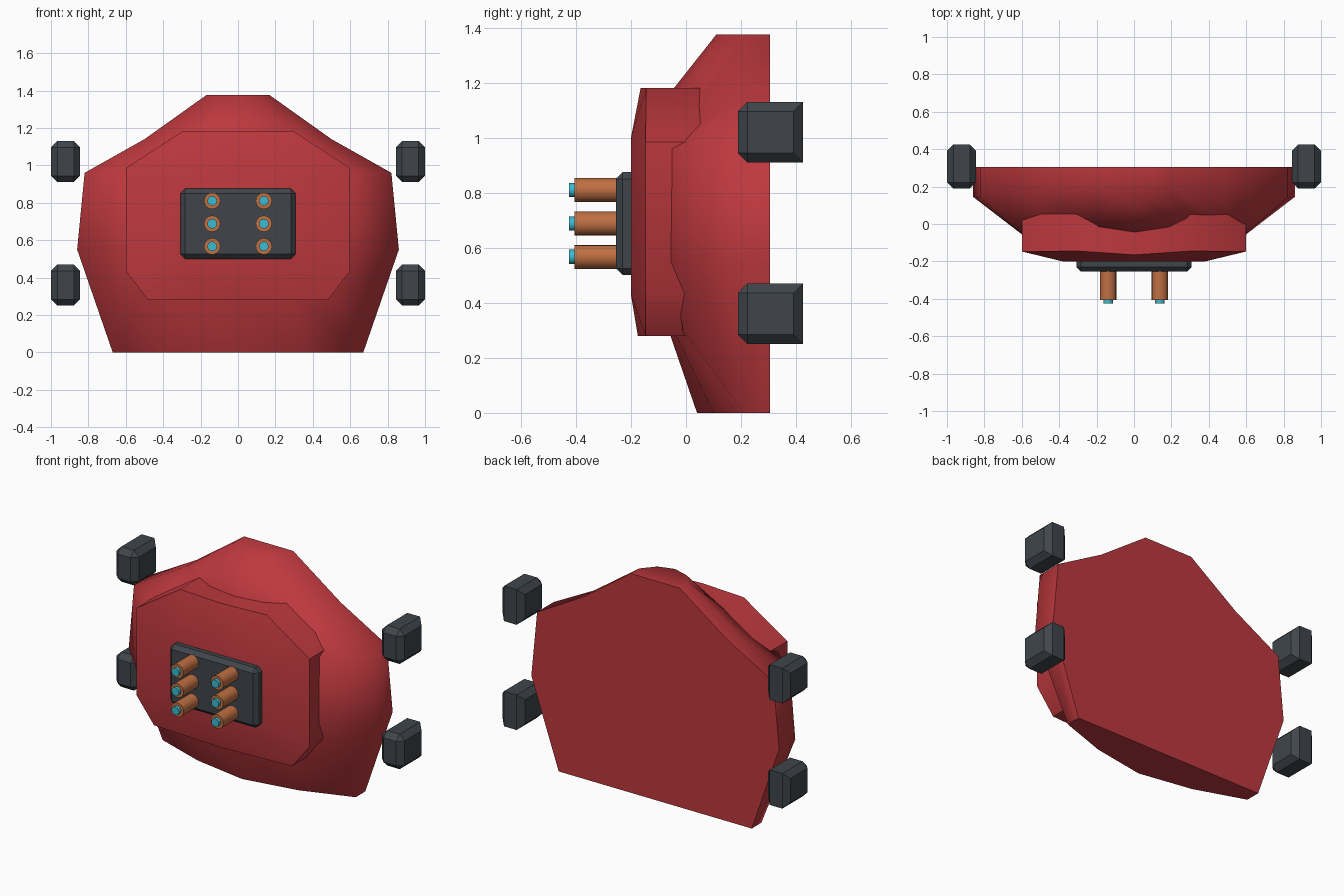
import bpy, bmesh, math
from mathutils import Matrix

if "Cube" in bpy.data.objects:
    bpy.data.objects.remove(bpy.data.objects["Cube"])


def material(name, r, g, b):
    m = bpy.data.materials.new(name)
    m.use_nodes = True
    m.diffuse_color = (r, g, b, 1)
    m.node_tree.nodes["Principled BSDF"].inputs["Base Color"].default_value = (r, g, b, 1)
    return m


red = material("red_paint", 0.51, 0.04, 0.048)
dark = material("dark_metal", 0.05, 0.06, 0.07)
copper = material("copper", 0.52, 0.16, 0.055)
cyan = material("cyan_tip", 0.045, 0.50, 0.64)


def finish(bm, name, mat, angle=None):
    bmesh.ops.recalc_face_normals(bm, faces=bm.faces)
    mesh = bpy.data.meshes.new(name)
    bm.to_mesh(mesh)
    bm.free()
    mesh.materials.append(mat)
    ob = bpy.data.objects.new(name, mesh)
    bpy.context.collection.objects.link(ob)
    if angle:
        bpy.ops.object.select_all(action='DESELECT')
        ob.select_set(True)
        bpy.context.view_layer.objects.active = ob
        bpy.ops.object.shade_smooth_by_angle(angle=math.radians(angle))
    return ob


def full_ring(half):
    """Mirror a half outline, running top centre to bottom centre, across x."""
    return half + [(-x, y, z) for x, y, z in half[-2:0:-1]]


def loft(name, halves, mat, angle, tip=None):
    bm = bmesh.new()
    rings = [[bm.verts.new(p) for p in full_ring(h)] for h in halves]
    n = len(rings[0])
    for a, b in zip(rings, rings[1:]):
        for i in range(n):
            j = (i + 1) % n
            bm.faces.new((a[i], a[j], b[j], b[i]))
    bm.faces.new(rings[0])
    if tip:
        t = bm.verts.new(tip)
        for i in range(n):
            bm.faces.new((rings[-1][i], rings[-1][(i + 1) % n], t))
    else:
        bm.faces.new(rings[-1])
    return finish(bm, name, mat, angle)


def bevelled_box(name, centre, size, bevel, mat, keep=None):
    bm = bmesh.new()
    bmesh.ops.create_cube(bm, size=1, matrix=Matrix.Translation(centre) @ Matrix.Diagonal((*size, 1)))
    edges = [e for e in bm.edges if not (keep and keep(e))]
    bmesh.ops.bevel(bm, geom=edges, offset=bevel, segments=1, affect='EDGES')
    return finish(bm, name, mat)


def rod(name, x, z, y0, y1, radius, sides, mat):
    bm = bmesh.new()
    place = Matrix.Translation((x, (y0 + y1) / 2, z)) @ Matrix.Rotation(math.pi / 2, 4, 'X')
    bmesh.ops.create_cone(bm, cap_ends=True, segments=sides, radius1=radius,
                          radius2=radius, depth=abs(y1 - y0), matrix=place)
    return finish(bm, name, mat, 40)


# Main shell: flat back, stepped rim, slopes converging behind the front panel
rim = [(0, .11, 1.375), (.1, .14, 1.375), (.17, .22, 1.375), (.5, .2, 1.14),
       (.82, .14, .96), (.86, .145, .55), (.67, .21, 0), (.35, .1, 0), (0, .04, 0)]
inner = [(0, -.06, 1.16), (.2, -.03, 1.16), (.32, .01, 1.14), (.5, -.03, 1.0),
         (.6, -.05, .96), (.6, -.055, .55), (.52, -.01, .3), (.3, -.045, .3), (0, -.06, .29)]
back = [(x, .305, z) for x, y, z in rim]
loft("body_shell", [back, rim, inner], red, 58, tip=(0, -.1, .7))

# Raised octagonal panel with a gently crowned front
edge = [(0, -.165, 1.18), (.3, -.145, 1.18), (.6, -.147, .985), (.6, -.147, .435),
        (.48, -.147, .28), (0, -.175, .28)]
crown = [(0, -.2, 1.0), (.22, -.2, 1.0), (.38, -.2, .9), (.38, -.2, .53),
         (.3, -.2, .43), (0, -.2, .43)]
root = [(x, .06, z) for x, y, z in edge]
loft("front_panel", [root, edge, crown], red, 45)

# Mounting plate with its six nozzles
bevelled_box("nozzle_plate", (0, -.215, .688), (.615, .08, .375), .025, dark)
for col, x in (("right", -.138), ("left", .138)):
    for row, z in (("lower", .567), ("middle", .688), ("upper", .81)):
        rod(f"{row}_{col}_nozzle", x, z, -.25, -.405, .044, 16, copper)
        rod(f"{row}_{col}_nozzle_tip", x, z, -.39, -.425, .026, 12, cyan)


# Four side pods, chamfered except along the rear top and bottom edges
def rear_horizontal(e):
    a, b = (v.co for v in e.verts)
    return min(a.y, b.y) > .4 and abs(a.z - b.z) < .01


for side, s in (("right", -1), ("left", 1)):
    for level, z in (("lower", .36), ("upper", 1.02)):
        bevelled_box(f"{level}_{side}_pod", (s * .922, .307, z), (.156, .236, .22), .034,
                     dark, keep=rear_horizontal)
